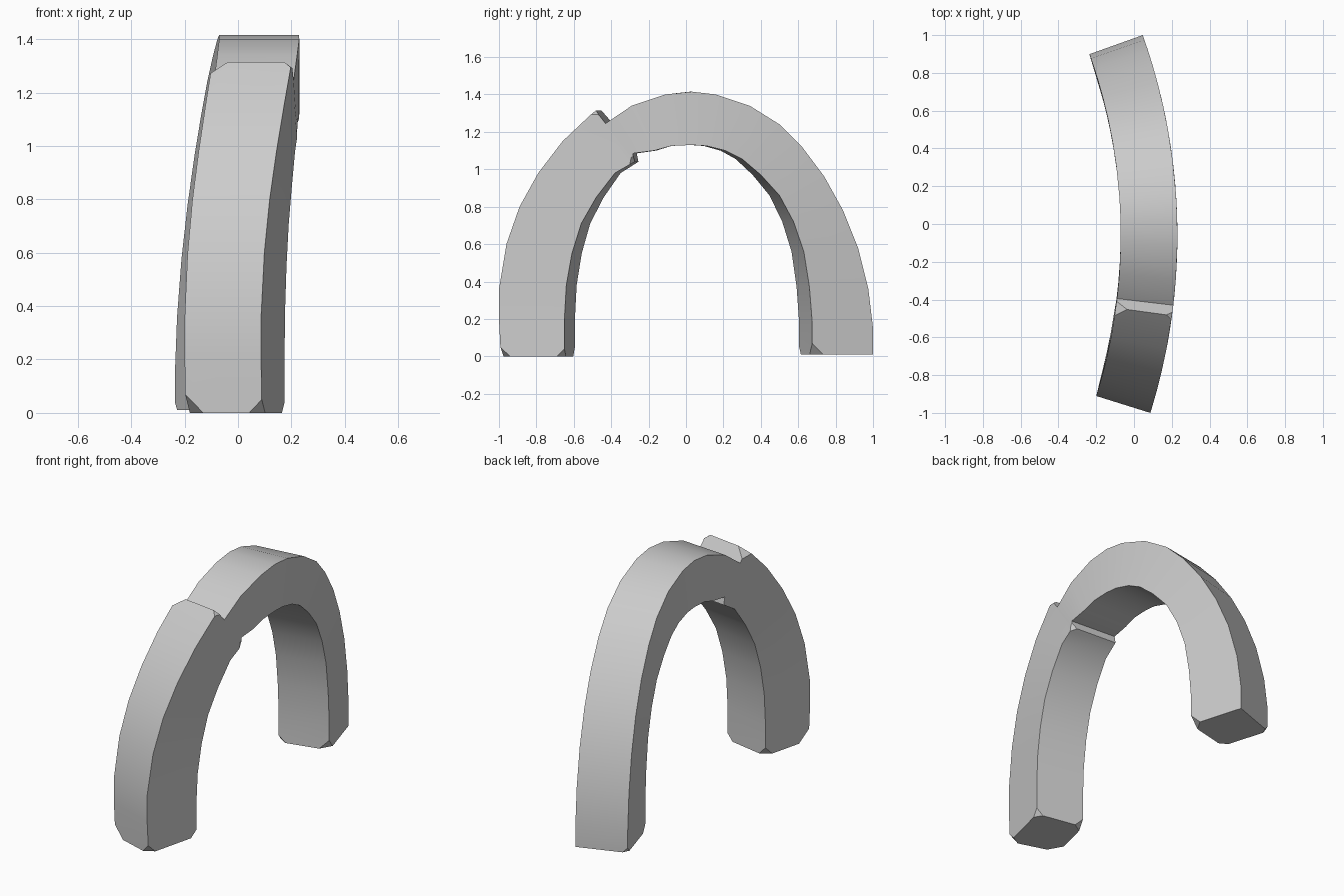
import bpy, bmesh, math

if "Cube" in bpy.data.objects:
    bpy.data.objects.remove(bpy.data.objects["Cube"])

# arch stations from left foot to right foot: outer y, z, inner y, z
STATIONS = [
    (-0.99, 0.00, -0.65, 0.00), (-1.00, 0.20, -0.65, 0.20),
    (-1.00, 0.36, -0.64, 0.38), (-0.96, 0.60, -0.61, 0.55),
    (-0.89, 0.80, -0.56, 0.71), (-0.79, 0.98, -0.48, 0.85),
    (-0.66, 1.15, -0.38, 0.98), (-0.485, 1.315, -0.275, 1.04),   # broken lip
    (-0.43, 1.245, -0.285, 1.085),                               # crack
    (-0.29, 1.34, -0.17, 1.10), (-0.11, 1.40, -0.08, 1.125),
    (0.03, 1.415, 0.03, 1.13), (0.16, 1.40, 0.11, 1.125),
    (0.34, 1.34, 0.21, 1.10), (0.50, 1.24, 0.30, 1.055),
    (0.62, 1.12, 0.40, 0.97), (0.74, 0.96, 0.50, 0.86),
    (0.84, 0.78, 0.575, 0.72), (0.92, 0.58, 0.63, 0.56),
    (0.975, 0.36, 0.66, 0.37), (1.00, 0.15, 0.675, 0.18),
    (1.00, 0.01, 0.675, 0.01),
]
R, HALF, CX, CY = 3.0, 0.15, -2.92, -0.06


def bend(y, z, side):
    """Wrap a profile point around a vertical axis; side is +1 or -1 in x."""
    a = math.asin((y - CY) / (R + HALF))
    r = R + side * HALF
    return (CX + r * math.cos(a), CY + r * math.sin(a), z)


bm = bmesh.new()

# four corners per station: outer +x, outer -x, inner -x, inner +x
rings = []
for oy, oz, iy, iz in STATIONS:
    pts = ((oy, oz, 1), (oy, oz, -1), (iy, iz, -1), (iy, iz, 1))
    rings.append([bm.verts.new(bend(*p)) for p in pts])
for a, b in zip(rings, rings[1:]):
    for i in range(4):
        j = (i + 1) % 4
        bm.faces.new((a[i], a[j], b[j], b[i]))
bm.faces.new(rings[0][::-1])
bm.faces.new(rings[-1])
bmesh.ops.recalc_face_normals(bm, faces=bm.faces[:])

# chipped corners on the feet and at the broken lip: (station, corner, size)
LIP = 7
chips = [(0, 0, 0.05), (0, 1, 0.07), (0, 2, 0.05), (0, 3, 0.04),
         (-1, 1, 0.03), (-1, 2, 0.04), (-1, 3, 0.06),
         (LIP, 0, 0.03), (LIP, 1, 0.06), (LIP, 3, 0.03)]
targets = [(rings[s][c], d) for s, c, d in chips]
for v, d in targets:
    bmesh.ops.bevel(bm, geom=[v], offset=d, segments=1, profile=0.5,
                    affect='VERTICES', clamp_overlap=True)

mesh = bpy.data.meshes.new("stone_arch")
bm.to_mesh(mesh)
bm.free()
arch = bpy.data.objects.new("stone_arch", mesh)
bpy.context.collection.objects.link(arch)

# smooth curve, sharp corners
bpy.context.view_layer.objects.active = arch
arch.select_set(True)
bpy.ops.object.shade_smooth_by_angle(angle=math.radians(28))
